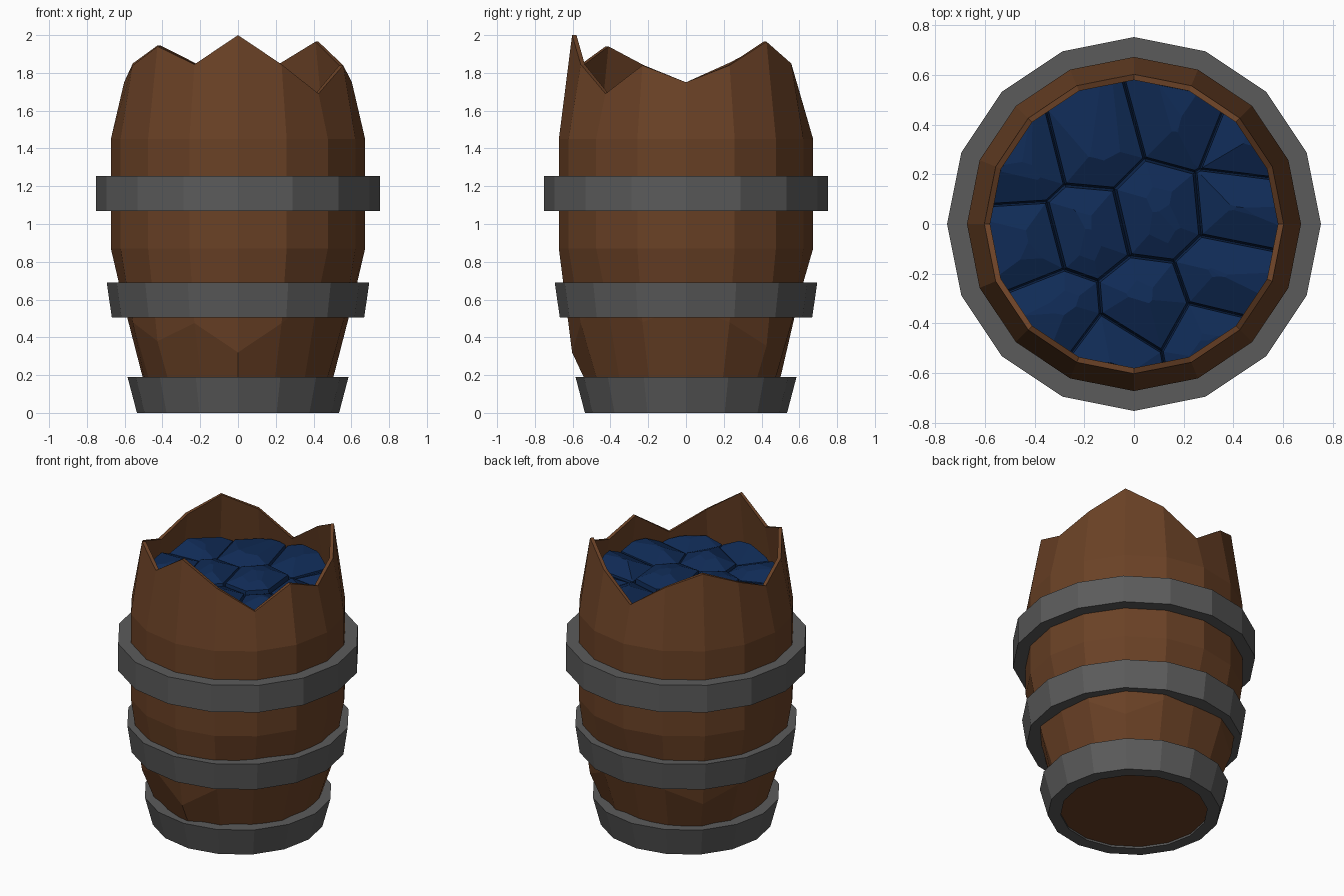
import bpy, bmesh, math, random
from mathutils import Vector

if "Cube" in bpy.data.objects:
    bpy.data.objects.remove(bpy.data.objects["Cube"])

random.seed(4)
N = 16


def material(name, rgb):
    m = bpy.data.materials.new(name)
    m.diffuse_color = (*rgb, 1)
    m.use_nodes = True
    m.node_tree.nodes["Principled BSDF"].inputs["Base Color"].default_value = m.diffuse_color
    return m


WOOD = material("brown_wood", (0.144, 0.053, 0.019))
IRON = material("grey_iron", (0.105, 0.105, 0.105))
ORE = material("blue_stone", (0.005, 0.024, 0.093))


def finish(bm, name, mat):
    bmesh.ops.recalc_face_normals(bm, faces=bm.faces)
    me = bpy.data.meshes.new(name)
    bm.to_mesh(me)
    bm.free()
    me.materials.append(mat)
    ob = bpy.data.objects.new(name, me)
    bpy.context.collection.objects.link(ob)
    return ob


def ring(bm, r, z):
    """Ring of N vertices; z is one height or a list of N heights."""
    zs = z if isinstance(z, list) else [z] * N
    return [bm.verts.new((r * math.cos(2 * math.pi * i / N),
                          r * math.sin(2 * math.pi * i / N), zs[i])) for i in range(N)]


def bridge(bm, a, b):
    for i in range(N):
        j = (i + 1) % N
        bm.faces.new((a[i], a[j], b[j], b[i]))


# Barrel shell with jagged rim; the lower fold mirrors the rim heights
top = [1.75, 1.84, 1.965, 1.85, 1.69, 1.85, 1.945, 1.85,
       1.75, 1.84, 1.94, 1.845, 2.0, 1.845, 1.69, 1.84]
low = [2.32 - z for z in top]
bm = bmesh.new()
profile = [(0.46, 0.015), (0.603, low), (0.673, 0.87), (0.673, 1.45), (0.603, top),
           (0.58, top), (0.65, 1.45), (0.65, 1.38)]
rings = [ring(bm, r, z) for r, z in profile]
for a, b in zip(rings, rings[1:]):
    bridge(bm, a, b)
bm.faces.new(rings[0])
bm.faces.new(rings[-1])
finish(bm, "barrel_shell", WOOD)

# Three iron hoops: bottom z, bottom radius, top z, top radius, inner radii
for name, z0, r0, z1, r1, i0, i1 in (
        ("bottom_hoop", 0.0, 0.535, 0.19, 0.585, 0.455, 0.49),
        ("middle_hoop", 0.505, 0.668, 0.69, 0.695, 0.56, 0.61),
        ("top_hoop", 1.07, 0.753, 1.255, 0.753, 0.66, 0.66)):
    bm = bmesh.new()
    rs = [ring(bm, r, z) for r, z in ((i0, z0), (r0, z0), (r1, z1), (i1, z1))]
    for k in range(4):
        bridge(bm, rs[k], rs[(k + 1) % 4])
    finish(bm, name, IRON)

# Bed under the stones
bm = bmesh.new()
bm.faces.new(ring(bm, 0.63, 1.53))
finish(bm, "stone_bed", ORE)

# Cracked stones: the barrel opening cut into cells, each with a faceted top
seeds = [(-.17, .32), (.2, .42), (.1, .05), (.42, .08), (-.45, .25), (-.43, -.08), (.05, -.33),
         (.36, -.22), (-.32, -.36), (.45, .32), (-.2, -.02), (-.08, -.54), (.3, -.47)]
seeds = [Vector((x, y, 0)) for x, y in seeds]


def cut(bm, co, no):
    """Slice a convex solid and close it again."""
    bmesh.ops.bisect_plane(bm, geom=bm.verts[:] + bm.edges[:] + bm.faces[:],
                           plane_co=co, plane_no=no, clear_outer=True)
    edges = [e for e in bm.edges if e.is_boundary]
    if edges:
        bmesh.ops.holes_fill(bm, edges=edges, sides=0)


for n, s in enumerate(seeds):
    bm = bmesh.new()
    a, b = ring(bm, 0.64, 1.4), ring(bm, 0.565, 1.75)
    bridge(bm, a, b)
    bm.faces.new(a)
    bm.faces.new(b)
    bmesh.ops.recalc_face_normals(bm, faces=bm.faces)
    for o in seeds:
        if o is not s:
            d = (o - s).normalized()
            mid = (s + o) / 2 - d * 0.006
            mid.z = 1.62
            cut(bm, mid, d + Vector((0, 0, 0.12)))
            # worn shoulder beside each crack
            mid.z = 1.655 - 0.06 * s.length
            cut(bm, mid, d * 0.45 + Vector((0, 0, 1)))
    height = 1.725 - 0.09 * s.length + random.uniform(-0.02, 0.015)
    for k in range(3):
        t = random.uniform(0, 2 * math.pi)
        tilt = random.uniform(0.08, 0.22)
        cut(bm, s + Vector((0, 0, height)),
            Vector((math.cos(t) * tilt, math.sin(t) * tilt, 1)))
    finish(bm, "stone_%d" % (n + 1), ORE)
